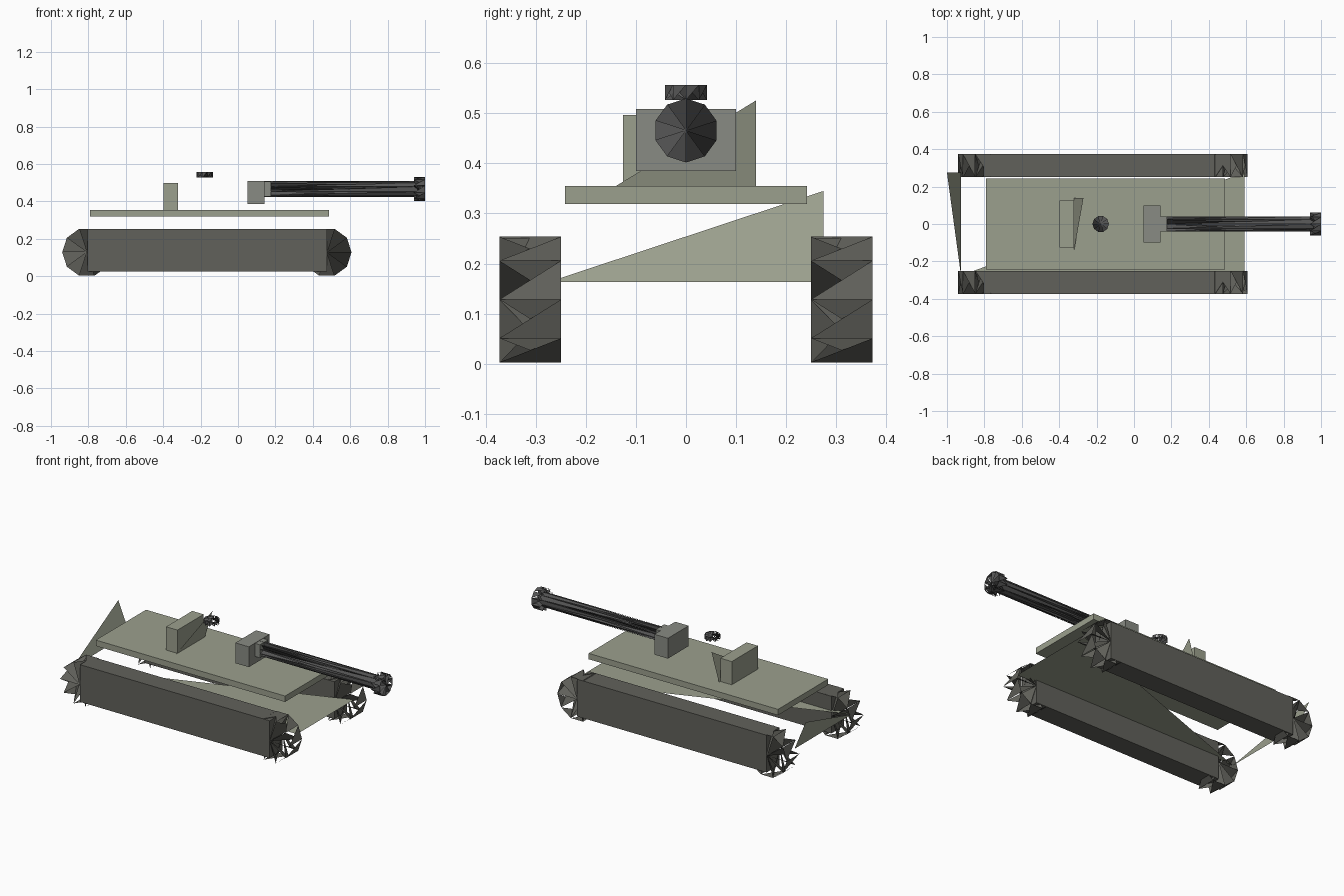
import bpy
from math import cos, sin, pi
from mathutils import Vector

if "Cube" in bpy.data.objects:
    bpy.data.objects.remove(bpy.data.objects["Cube"])


def material(name, rgb):
    m = bpy.data.materials.new(name)
    m.diffuse_color = (*rgb, 1)
    m.use_nodes = True
    m.node_tree.nodes["Principled BSDF"].inputs["Base Color"].default_value = m.diffuse_color
    return m


GREEN = material("olive_paint", (0.33, 0.35, 0.27))
GREY = material("grey_green_paint", (0.25, 0.26, 0.23))
TRACK = material("track_dark", (0.12, 0.12, 0.105))
STEEL = material("dark_steel", (0.09, 0.09, 0.09))


def add_mesh(name, verts, faces, mat):
    me = bpy.data.meshes.new(name)
    me.from_pydata(verts, [], faces)
    me.materials.append(mat)
    ob = bpy.data.objects.new(name, me)
    bpy.context.collection.objects.link(ob)
    return ob


def box(name, lo, hi, mat):
    bpy.ops.mesh.primitive_cube_add(size=1, location=[(a + b) / 2 for a, b in zip(lo, hi)])
    ob = bpy.context.object
    ob.name = name
    ob.scale = [b - a for a, b in zip(lo, hi)]
    ob.data.materials.append(mat)
    return ob


def spiky_drum(name, start, end, radius, u, v, mat, n=10):
    """Faceted drum: half-open side facets and end fans zigzagging between both rims."""
    p, q, u, v = Vector(start), Vector(end), Vector(u), Vector(v)
    ring = [(u * cos(2 * pi * i / n) + v * sin(2 * pi * i / n)) * radius for i in range(n)]
    verts = [p + r for r in ring] + [q + r for r in ring] + [p, q]
    faces = []
    for i in range(n):
        j = (i + 1) % n
        faces += [(i, n + i, n + j),          # side facet
                  (2 * n, n + i, j),          # slanted fan, first end
                  (2 * n + 1, n + i, j)]      # slanted fan, second end
    return add_mesh(name, verts, faces, mat)


X, Y, Z = (1, 0, 0), (0, 1, 0), (0, 0, 1)

# running gear, both sides
for side, y0 in (("right", -0.373), ("left", 0.25)):
    y1 = y0 + 0.123
    box(side + "_track", (-0.805, y0, 0.024), (0.475, y1, 0.251), TRACK)
    for end, cx in (("rear", -0.808), ("front", 0.475)):
        spiky_drum(f"{side}_{end}_wheel", (cx, y0, 0.128), (cx, y1, 0.128), 0.132, X, Z, TRACK)

# open hull: triangular floor and slanted rear plate
W = 0.275
add_mesh("hull_floor", [(-0.925, -W, 0.163), (0.59, -W, 0.163), (0.59, W, 0.163)],
         [(0, 1, 2)], GREEN)
add_mesh("hull_rear_plate", [(-0.925, -W, 0.163), (-0.925, W, 0.163), (-1.0, W, 0.345)],
         [(0, 1, 2)], GREEN)

# deck
box("deck", (-0.79, -0.242, 0.319), (0.487, 0.242, 0.355), GREEN)

# open turret: rear stowage box and slanted rear plate
box("turret_stowage_box", (-0.397, -0.126, 0.355), (-0.32, 0.126, 0.497), GREEN)
add_mesh("turret_rear_plate", [(-0.32, -0.14, 0.355), (-0.32, 0.14, 0.355), (-0.27, 0.14, 0.526)],
         [(0, 1, 2)], GREEN)

# hatch
spiky_drum("hatch", (-0.178, 0, 0.527), (-0.178, 0, 0.557), 0.044, X, Y, STEEL)

# gun
box("gun_mantlet", (0.052, -0.1, 0.385), (0.143, 0.1, 0.509), GREY)
box("gun_collar", (0.143, -0.04, 0.427), (0.176, 0.04, 0.507), GREY)
spiky_drum("gun_barrel", (0.143, 0, 0.466), (0.96, 0, 0.466), 0.042, Z, Y, STEEL)
spiky_drum("muzzle_brake", (0.94, 0, 0.466), (1.0, 0, 0.466), 0.064, Z, Y, STEEL)
